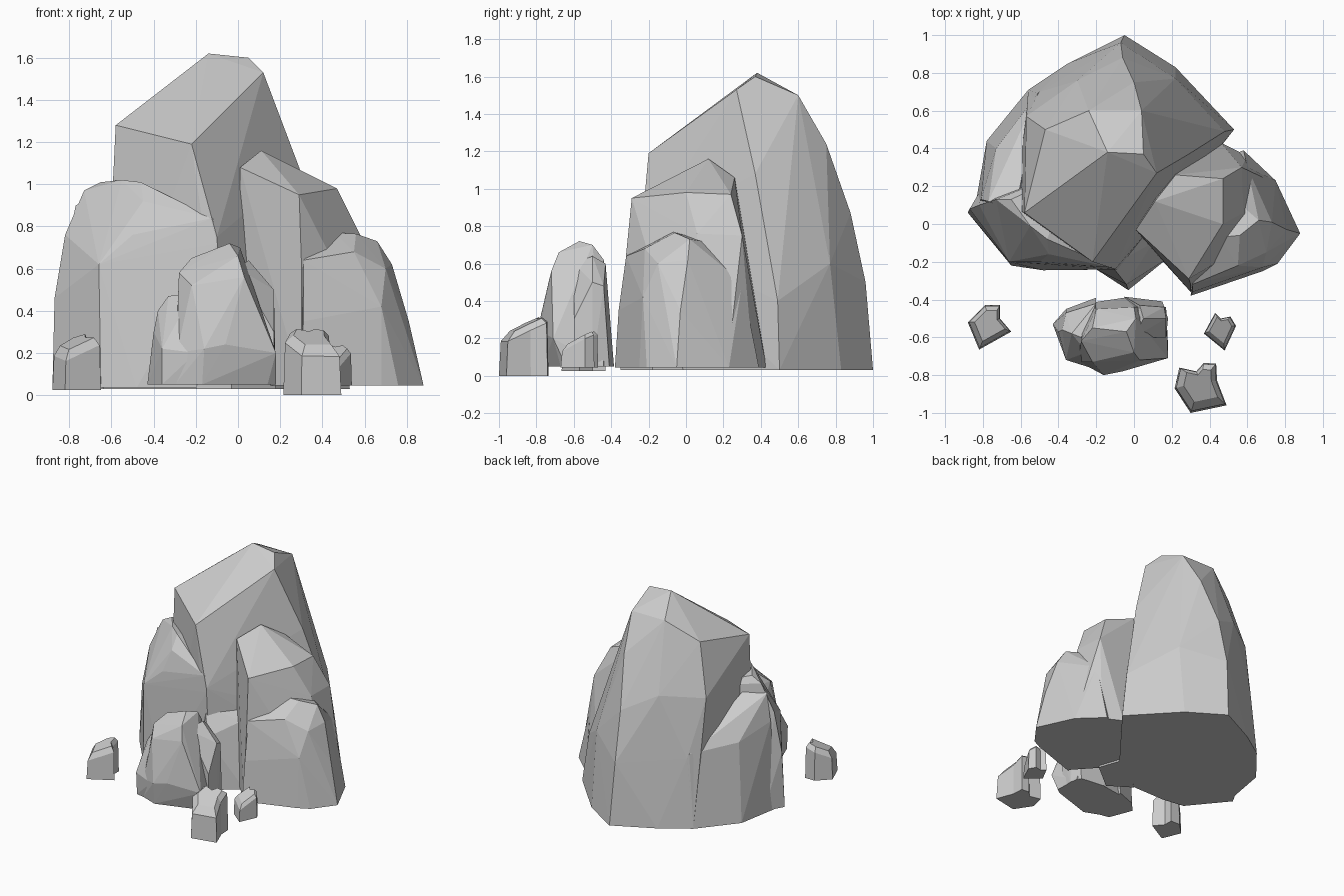
import bpy, bmesh


def finish(name, bm):
    bmesh.ops.recalc_face_normals(bm, faces=bm.faces)
    mesh = bpy.data.meshes.new(name)
    bm.to_mesh(mesh)
    bm.free()
    obj = bpy.data.objects.new(name, mesh)
    bpy.context.collection.objects.link(obj)
    return obj


def boulder(name, z0, base, corners):
    """Faceted rock: flat footprint at z0 stretched up to its chiselled corners."""
    bm = bmesh.new()
    for x, y in base:
        bm.verts.new((x, y, z0))
    for p in corners:
        bm.verts.new(p)
    res = bmesh.ops.convex_hull(bm, input=bm.verts)
    loose = [g for g in res["geom_interior"] if isinstance(g, bmesh.types.BMVert)]
    bmesh.ops.delete(bm, geom=loose, context='VERTS')
    return finish(name, bm)


def chip(name, outline, z0, z_mid, z_top, slope, inset):
    """Small stone: footprint lofted to a sloping, inset top."""
    cx = sum(p[0] for p in outline) / len(outline)
    cy = sum(p[1] for p in outline) / len(outline)
    bm = bmesh.new()
    rings = []
    for z, s, k in ((z0, 1, 0), (z_mid, 0.94, 1), (z_top, inset, 1)):
        ring = []
        for x, y in outline:
            dx, dy = (x - cx) * s, (y - cy) * s
            ring.append(bm.verts.new((cx + dx, cy + dy,
                                      z + k * (dx * slope[0] + dy * slope[1]))))
        rings.append(ring)
    n = len(outline)
    for a, b in zip(rings, rings[1:]):
        for i in range(n):
            j = (i + 1) % n
            bm.faces.new((a[i], a[j], b[j], b[i]))
    bm.faces.new(rings[0][::-1])
    bm.faces.new(rings[-1])
    return finish(name, bm)


# Tall main peak with a sloping top and a steep left wall
boulder("main_peak", 0.03,
        [(-0.05, 1.0), (0.22, 0.83), (0.53, 0.5), (-0.06, -0.25),
         (-0.64, 0.08), (-0.56, 0.71), (-0.35, 0.85)],
        [(-0.14, 0.38, 1.62), (0.05, 0.37, 1.60), (0.12, 0.27, 1.53),
         (-0.22, -0.2, 1.19), (-0.58, 0.06, 1.28), (-0.47, 0.5, 1.36),
         (-0.24, 0.6, 1.5), (0.04, 0.6, 1.5), (0.0, 0.75, 1.24),
         (-0.06, 0.88, 0.87), (-0.3, 0.76, 1.0), (-0.57, 0.57, 0.98),
         (-0.5, 0.7, 0.55), (0.22, 0.77, 0.6), (-0.1, -0.24, 0.75),
         (0.48, 0.49, 0.4), (0.29, 0.37, 1.08), (-0.07, 0.96, 0.5)])

# Lower flank spreading out on the back left
boulder("left_flank", 0.03,
        [(-0.84, 0.1), (-0.78, 0.44), (-0.56, 0.71), (-0.35, 0.85), (-0.3, 0.1)],
        [(-0.77, 0.12, 0.9), (-0.63, 0.06, 0.97), (-0.61, 0.37, 0.74),
         (-0.73, 0.4, 0.62), (-0.51, 0.69, 0.58), (-0.81, 0.13, 0.7)])

# Toe of the main peak, a ledge between the front rocks
boulder("front_toe", 0.03,
        [(-0.2, -0.24), (-0.03, -0.35), (0.0, -0.32), (0.18, -0.18), (0.1, 0.05)],
        [(-0.04, -0.32, 0.42), (-0.12, -0.22, 0.6), (0.1, -0.1, 0.5), (0.05, 0.0, 0.6)])

# Left shoulder rock
boulder("left_shoulder", 0.035,
        [(-0.88, 0.06), (-0.65, -0.22), (-0.48, -0.245), (-0.06, -0.24),
         (-0.3, 0.3), (-0.8, 0.2)],
        [(-0.87, 0.08, 0.46), (-0.82, 0.1, 0.76), (-0.73, 0.13, 0.97),
         (-0.65, 0.13, 1.01), (-0.55, -0.01, 1.02), (-0.46, -0.08, 1.01),
         (-0.66, -0.2, 0.62), (-0.5, -0.2, 0.76), (-0.45, -0.16, 0.92),
         (-0.12, -0.23, 0.84), (-0.1, -0.24, 0.72), (-0.3, 0.3, 0.9)])

# Right column standing against the peak
boulder("right_column", 0.045,
        [(0.01, -0.04), (0.3, -0.36), (0.75, -0.02), (0.74, 0.22),
         (0.6, 0.36), (0.46, 0.43), (0.2, 0.35)],
        [(0.01, -0.03, 1.08), (0.11, 0.12, 1.16), (0.22, 0.26, 1.06),
         (0.3, 0.06, 1.06), (0.47, 0.0, 0.98), (0.47, 0.24, 0.97),
         (0.29, -0.29, 0.95), (0.3, -0.32, 0.65), (0.58, 0.06, 0.76),
         (0.57, 0.3, 0.75)])

# Low right rock
boulder("right_shoulder", 0.045,
        [(0.3, -0.38), (0.68, -0.25), (0.76, -0.21), (0.88, -0.05),
         (0.75, 0.23), (0.58, 0.39), (0.35, 0.3)],
        [(0.31, -0.32, 0.64), (0.31, -0.36, 0.35), (0.46, -0.07, 0.77),
         (0.56, -0.06, 0.765), (0.66, 0.02, 0.73), (0.73, 0.01, 0.62),
         (0.55, -0.22, 0.68), (0.68, -0.23, 0.42), (0.81, -0.03, 0.35),
         (0.6, 0.3, 0.5), (0.45, 0.2, 0.7), (0.7, -0.15, 0.6)])

# Front boulder with its two flanking lobes
boulder("front_boulder", 0.05,
        [(-0.3, -0.72), (-0.17, -0.77), (0.14, -0.67), (0.18, -0.64),
         (0.17, -0.44), (-0.05, -0.39), (-0.25, -0.42)],
        [(-0.28, -0.62, 0.58), (-0.22, -0.55, 0.65), (-0.04, -0.57, 0.72),
         (0.01, -0.5, 0.70), (-0.22, -0.73, 0.52), (0.0, -0.68, 0.66),
         (-0.16, -0.8, 0.22), (-0.06, -0.78, 0.24), (0.18, -0.71, 0.2),
         (0.03, -0.72, 0.56), (-0.2, -0.45, 0.55), (0.0, -0.44, 0.62),
         (-0.29, -0.73, 0.2)])
boulder("front_boulder_left_lobe", 0.05,
        [(-0.43, -0.53), (-0.36, -0.71), (-0.2, -0.74), (-0.2, -0.39), (-0.36, -0.45)],
        [(-0.40, -0.57, 0.3), (-0.38, -0.56, 0.4), (-0.33, -0.58, 0.47),
         (-0.28, -0.6, 0.475), (-0.25, -0.68, 0.42), (-0.36, -0.72, 0.22),
         (-0.2, -0.77, 0.2), (-0.36, -0.47, 0.35), (-0.2, -0.42, 0.45)])
boulder("front_boulder_right_lobe", 0.05,
        [(-0.05, -0.385), (0.15, -0.41), (0.18, -0.5), (0.17, -0.6), (-0.05, -0.6)],
        [(0.05, -0.5, 0.64), (0.17, -0.5, 0.5), (0.16, -0.44, 0.48),
         (0.03, -0.43, 0.6), (0.17, -0.6, 0.3), (0.0, -0.6, 0.6)])

# Loose stones
chip("small_stone_left",
     [(-0.88, -0.52), (-0.79, -0.43), (-0.71, -0.43), (-0.71, -0.5),
      (-0.65, -0.57), (-0.82, -0.665)], 0.025, 0.22, 0.26, (0.3, 0.3), 0.7)
chip("small_stone_right",
     [(0.37, -0.58), (0.43, -0.47), (0.46, -0.5), (0.51, -0.49),
      (0.54, -0.54), (0.48, -0.67)], 0.045, 0.19, 0.215, (0.1, 0.5), 0.7)
chip("small_stone_front",
     [(0.215, -0.87), (0.24, -0.76), (0.33, -0.78), (0.37, -0.735), (0.435, -0.74),
      (0.44, -0.83), (0.49, -0.96), (0.3, -1.0)], 0.0, 0.25, 0.285, (-0.1, 0.45), 0.65)
